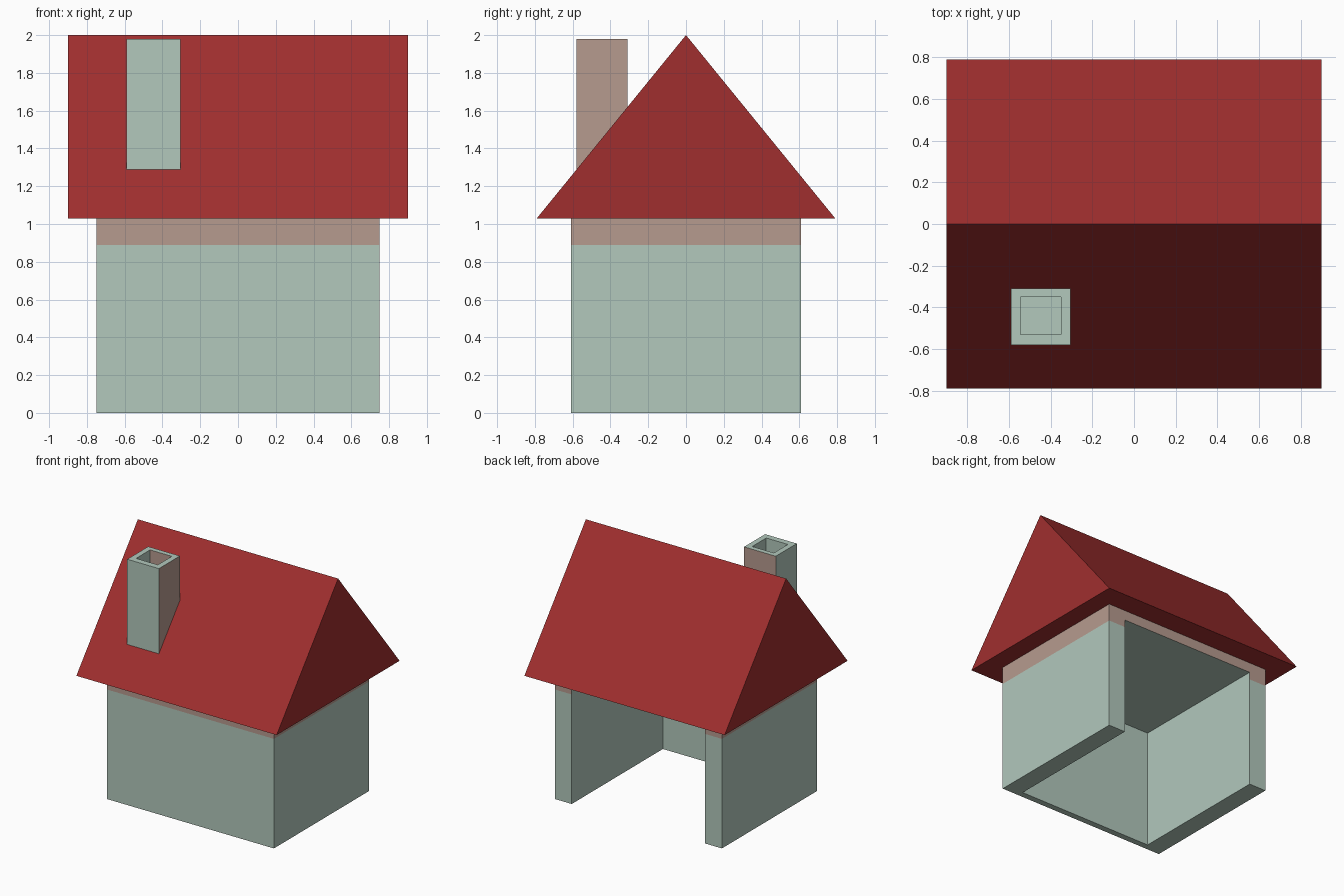
import bpy, bmesh
from mathutils import Vector

if "Cube" in bpy.data.objects:
    bpy.data.objects.remove(bpy.data.objects["Cube"])


def material(name, rgb):
    m = bpy.data.materials.new(name)
    m.diffuse_color = (*rgb, 1.0)
    m.use_nodes = True
    m.node_tree.nodes["Principled BSDF"].inputs["Base Color"].default_value = m.diffuse_color
    return m


PALE = material("pale_green", (0.445, 0.578, 0.503))
BROWN = material("dusty_brown", (0.468, 0.328, 0.275))
RED = material("roof_red", (0.350, 0.028, 0.028))


def add_object(name, bm, *mats):
    bmesh.ops.recalc_face_normals(bm, faces=bm.faces[:])
    mesh = bpy.data.meshes.new(name)
    bm.to_mesh(mesh)
    bm.free()
    for m in mats:
        mesh.materials.append(m)
    ob = bpy.data.objects.new(name, mesh)
    bpy.context.collection.objects.link(ob)
    return ob


def box(name, lo, hi, *mats):
    bm = bmesh.new()
    bmesh.ops.create_cube(bm, size=1)
    for v in bm.verts:
        v.co = Vector([l + (c + 0.5) * (h - l) for c, l, h in zip(v.co, lo, hi)])
    return add_object(name, bm, *mats)


def carve(ob, lo, hi):
    """Cut a box-shaped hollow out of an object."""
    cutter = box("cutter", lo, hi)
    cutter.hide_render = True
    mod = ob.modifiers.new("hollow", 'BOOLEAN')
    mod.operation = 'DIFFERENCE'
    mod.solver = 'EXACT'
    mod.object = cutter
    bpy.context.view_layer.objects.active = ob
    bpy.ops.object.modifier_apply(modifier=mod.name)
    bpy.data.objects.remove(cutter)


def paint(ob, rule, cut_z=None):
    """Set material_index by a rule, after an optional level cut."""
    bm = bmesh.new()
    bm.from_mesh(ob.data)
    if cut_z is not None:
        bmesh.ops.bisect_plane(bm, geom=bm.verts[:] + bm.edges[:] + bm.faces[:],
                               plane_co=(0, 0, cut_z), plane_no=(0, 0, 1))
    bm.normal_update()
    for f in bm.faces:
        f.material_index = int(rule(f.calc_center_median(), f.normal))
    bm.to_mesh(ob.data)
    bm.free()


# Walls: hollow block, open at the back and below, brown band under the eaves
walls = box("walls", (-0.75, -0.61, 0), (0.75, 0.61, 1.03), PALE, BROWN)
carve(walls, (-0.6, -0.56, -0.2), (0.6, 0.8, 0.95))


def under_eaves(c, n):
    outside = abs(c.x) > 0.74 or abs(c.y) > 0.6
    return c.z > 0.89 and outside and abs(n.z) < 0.5


paint(walls, under_eaves, 0.89)

# Roof: closed triangular prism
bm = bmesh.new()
gable = [bm.verts.new((-0.9, y, z)) for y, z in ((-0.79, 1.03), (0.79, 1.03), (0, 2.0))]
face = bm.faces.new(gable)
ext = bmesh.ops.extrude_face_region(bm, geom=[face], use_keep_orig=True)
bmesh.ops.translate(bm, vec=(1.8, 0, 0),
                    verts=[g for g in ext["geom"] if isinstance(g, bmesh.types.BMVert)])
add_object("roof", bm, RED)

# Chimney: hollow square stack, brown on its right and back faces
chimney = box("chimney", (-0.59, -0.58, 1.28), (-0.305, -0.31, 1.98), PALE, BROWN)
carve(chimney, (-0.545, -0.53, 1.70), (-0.35, -0.35, 2.2))


def chimney_brown(c, n):
    return (n.x > 0.5 and c.x > -0.32) or (n.y > 0.5 and c.y > -0.32) \
        or (n.y < -0.5 and c.y > -0.4)


paint(chimney, chimney_brown)
